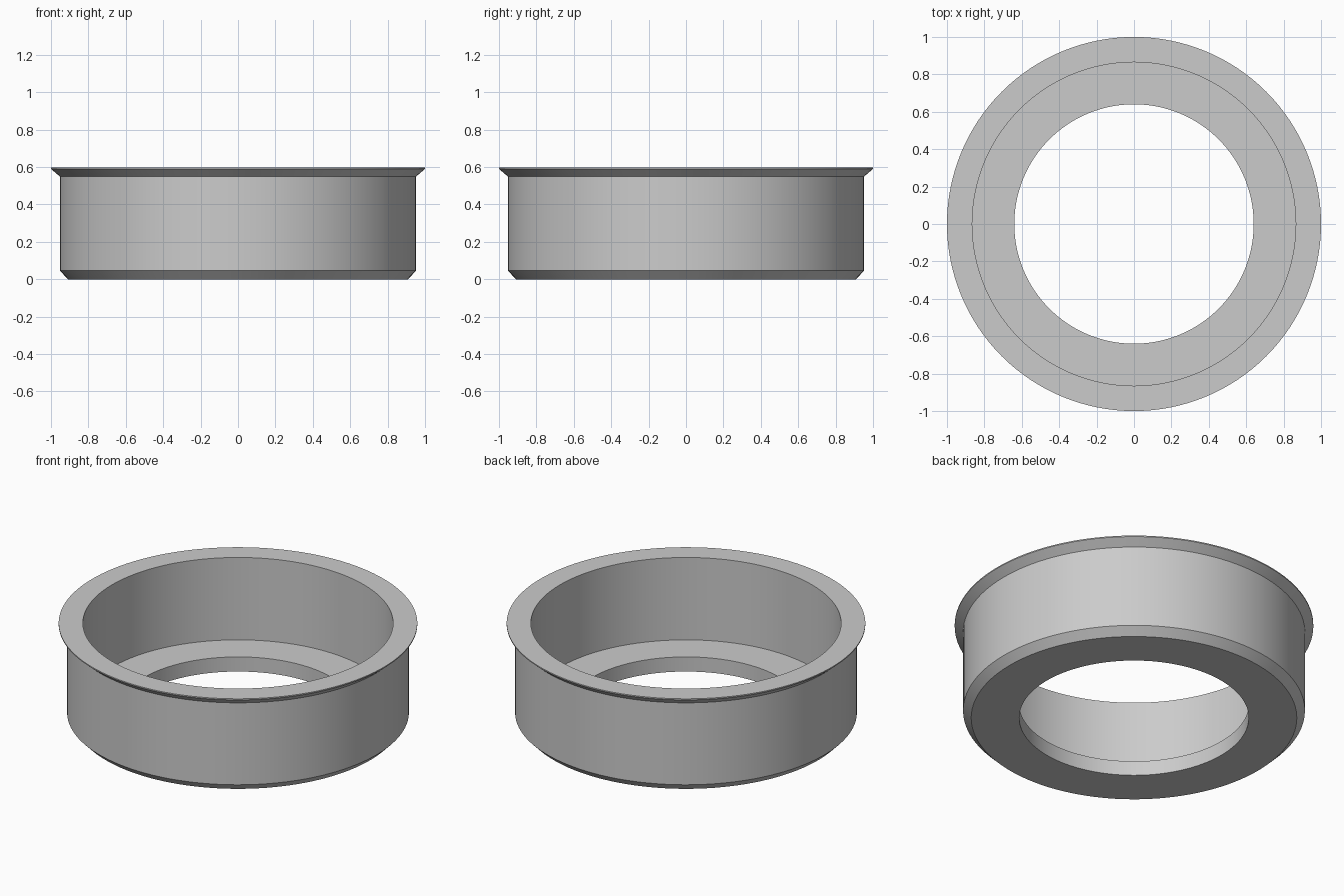
import bpy
import bmesh
import math
from mathutils import Vector

cube = bpy.data.objects.get("Cube")
if cube:
    bpy.data.objects.remove(cube, do_unlink=True)

# Single grey finish
grey = bpy.data.materials.new("light_grey")
grey.use_nodes = True
colour = (0.6, 0.6, 0.6, 1)
grey.diffuse_color = colour
grey.node_tree.nodes["Principled BSDF"].inputs["Base Color"].default_value = colour

# Closed cross-section as (radius, height)
profile = [
    (0.64, 0.0), (0.908, 0.0),       # underside
    (0.953, 0.046), (0.953, 0.55),   # lower chamfer and outer wall
    (1.0, 0.59), (1.0, 0.597),       # flared rim
    (0.865, 0.597), (0.865, 0.09),   # rim top and inner wall
    (0.64, 0.09),                    # inner ledge
]

# Revolve the section around the vertical axis
bm = bmesh.new()
verts = [bm.verts.new((r, 0, z)) for r, z in profile]
edges = [bm.edges.new((v, verts[(i + 1) % len(verts)])) for i, v in enumerate(verts)]
bmesh.ops.spin(bm, geom=verts + edges, cent=Vector(), axis=(0, 0, 1),
               angle=math.tau, steps=128, use_merge=True)
bmesh.ops.remove_doubles(bm, verts=bm.verts, dist=0.0001)
bmesh.ops.recalc_face_normals(bm, faces=bm.faces)

mesh = bpy.data.meshes.new("flanged_ring")
bm.to_mesh(mesh)
bm.free()
mesh.materials.append(grey)
ring = bpy.data.objects.new("flanged_ring", mesh)
bpy.context.collection.objects.link(ring)

# Smooth round walls with crisp corners
bpy.ops.object.select_all(action="DESELECT")
ring.select_set(True)
bpy.context.view_layer.objects.active = ring
bpy.ops.object.shade_smooth_by_angle(angle=math.radians(30))
